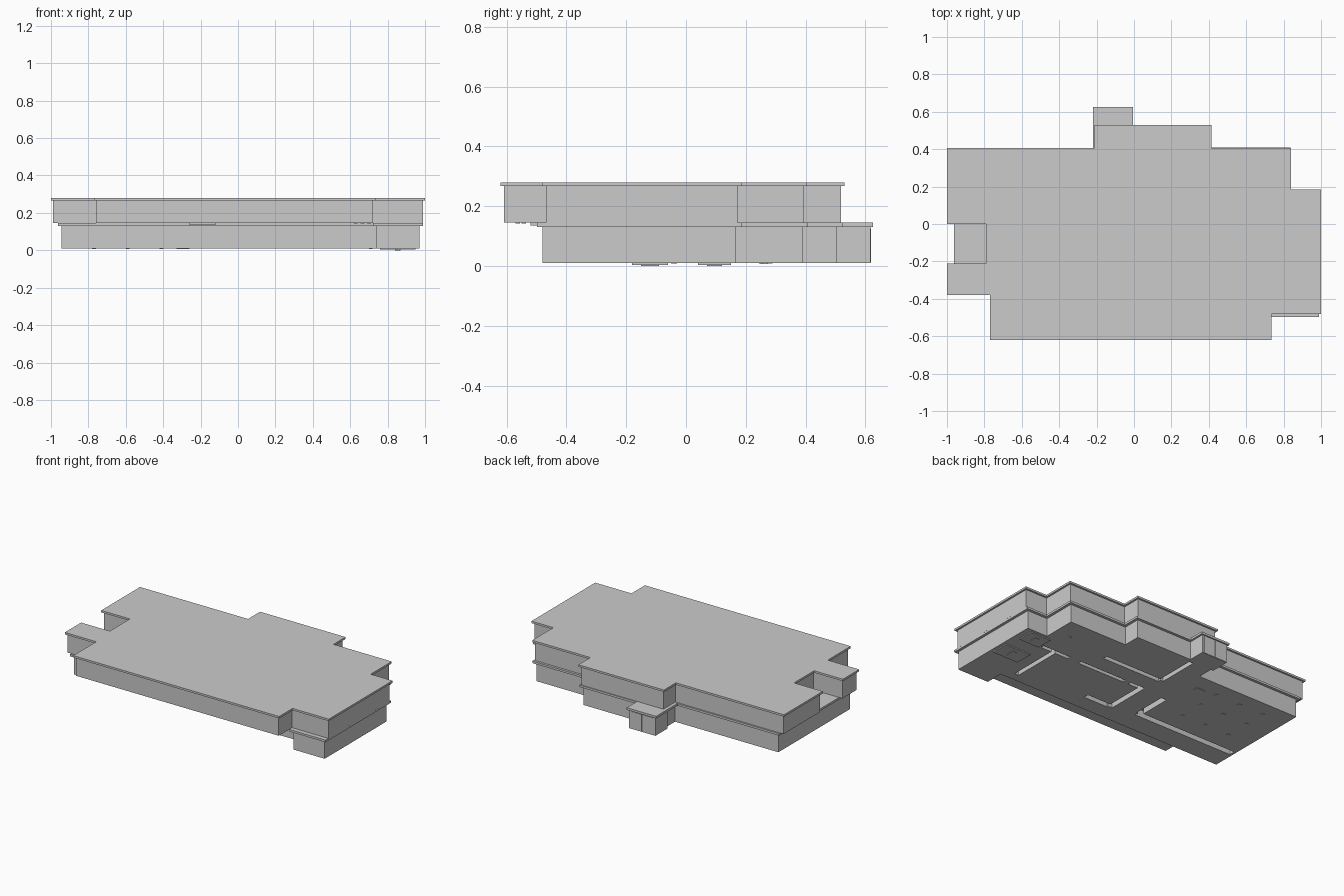
import bpy, bmesh
from mathutils import Vector

if "Cube" in bpy.data.objects:
    bpy.data.objects.remove(bpy.data.objects["Cube"])


def offset(pts, d):
    """Grow (d > 0) or shrink a counter-clockwise right-angled outline."""
    out = []
    n = len(pts)
    for i in range(n):
        p, a, b = (Vector(pts[k % n]) for k in (i, i - 1, i + 1))
        e1, e2 = (p - a).normalized(), (b - p).normalized()
        q = p + d * (Vector((e1.y, -e1.x)) + Vector((e2.y, -e2.x)))
        out.append((q.x, q.y))
    return out


def make(name, bm):
    me = bpy.data.meshes.new(name)
    bmesh.ops.recalc_face_normals(bm, faces=bm.faces)
    bm.to_mesh(me)
    bm.free()
    ob = bpy.data.objects.new(name, me)
    bpy.context.collection.objects.link(ob)
    return ob


def prism(name, pts, z0, z1):
    bm = bmesh.new()
    f = bm.faces.new([bm.verts.new((x, y, z0)) for x, y in pts])
    r = bmesh.ops.extrude_face_region(bm, geom=[f])
    top = [v for v in r["geom"] if isinstance(v, bmesh.types.BMVert)]
    bmesh.ops.translate(bm, verts=top, vec=(0, 0, z1 - z0))
    return make(name, bm)


def boxes(name, rects, z0, z1):
    bm = bmesh.new()
    for x0, x1, y0, y1 in rects:
        vs = bmesh.ops.create_cube(bm, size=1)["verts"]
        for v in vs:
            v.co = ((x0 + x1) / 2 + v.co.x * (x1 - x0),
                    (y0 + y1) / 2 + v.co.y * (y1 - y0),
                    (z0 + z1) / 2 + v.co.z * (z1 - z0))
    return make(name, bm)


# Stepped outlines, counter-clockwise
roof = [(-1, .405), (-1, 0), (-.79, 0), (-.79, -.21), (-1, -.21), (-1, -.38),
        (-.77, -.38), (-.77, -.62), (.735, -.62), (.735, -.48), (1, -.48),
        (1, .185), (.84, .185), (.84, .405), (.415, .405), (.415, .53),
        (-.21, .53), (-.21, .405)]
lower = [(-.945, .385), (-.945, -.36), (.74, -.36), (.74, -.48), (.97, -.48),
         (.97, .167), (.82, .167), (.82, .39), (.395, .39), (.395, .505),
         (-.19, .505), (-.19, .385)]

# Storeys and slabs
prism("roof_slab", roof, .267, .28)
prism("upper_storey", offset(roof, -.012), .145, .267)
prism("floor_band", offset(lower, .018), .131, .1449)
ground = prism("ground_storey", lower, .01, .131)

# Open channels in the underside, between the rooms
slots = boxes("channel_cutter", [
    (-.93, -.19, -.215, -.175), (-.22, -.18, -.19, .04),
    (.0, .18, -.25, -.215), (-.03, .005, -.24, .06),
    (-.04, .39, .18, .21), (-.06, -.03, .2, .48),
    (.65, .68, -.3, .05), (.55, .76, .04, .065),
    (.12, .47, .04, .065), (-.02, .08, .04, .065)], -.02, .06)
slots.hide_render = True
slots.hide_viewport = True
mod = ground.modifiers.new("channels", "BOOLEAN")
mod.object = slots
mod.solver = "EXACT"
mod.use_self = True

# Back entrance porch with its own roof and paired doors
boxes("porch_walls", [(-.208, -.017, .49, .617)], .01, .131)
boxes("porch_roof", [(-.22, -.005, .405, .626)], .131, .1455)
boxes("porch_doors", [(-.195, -.116, .617, .619), (-.109, -.03, .617, .619)], .012, .125)

# Thin plates beneath the floor
boxes("entry_mats", [(.76, .95, -.18, -.06), (.78, .93, .04, .15)], .003, .01)
boxes("base_pads", [(.84, .87, -.15, -.09), (.84, .87, .07, .12)], 0, .003)
boxes("floor_hatch", [(-.33, -.26, .25, .275), (.7, .72, .245, .255)], .006, .01)
boxes("floor_feet", [(x, x + .02, y, y + .02)
                     for x in (-.42, -.6, -.78) for y in (-.05, .12, .27)], .008, .01)

# Small fittings beneath the overhangs
boxes("front_canopy", [(-.26, -.12, -.52, -.36)], .135, .145)
boxes("soffit_lights", [(.62 + i * .035, .64 + i * .035, y, y + .015)
                        for i in range(3) for y in (-.57, -.55)], .142, .145)
